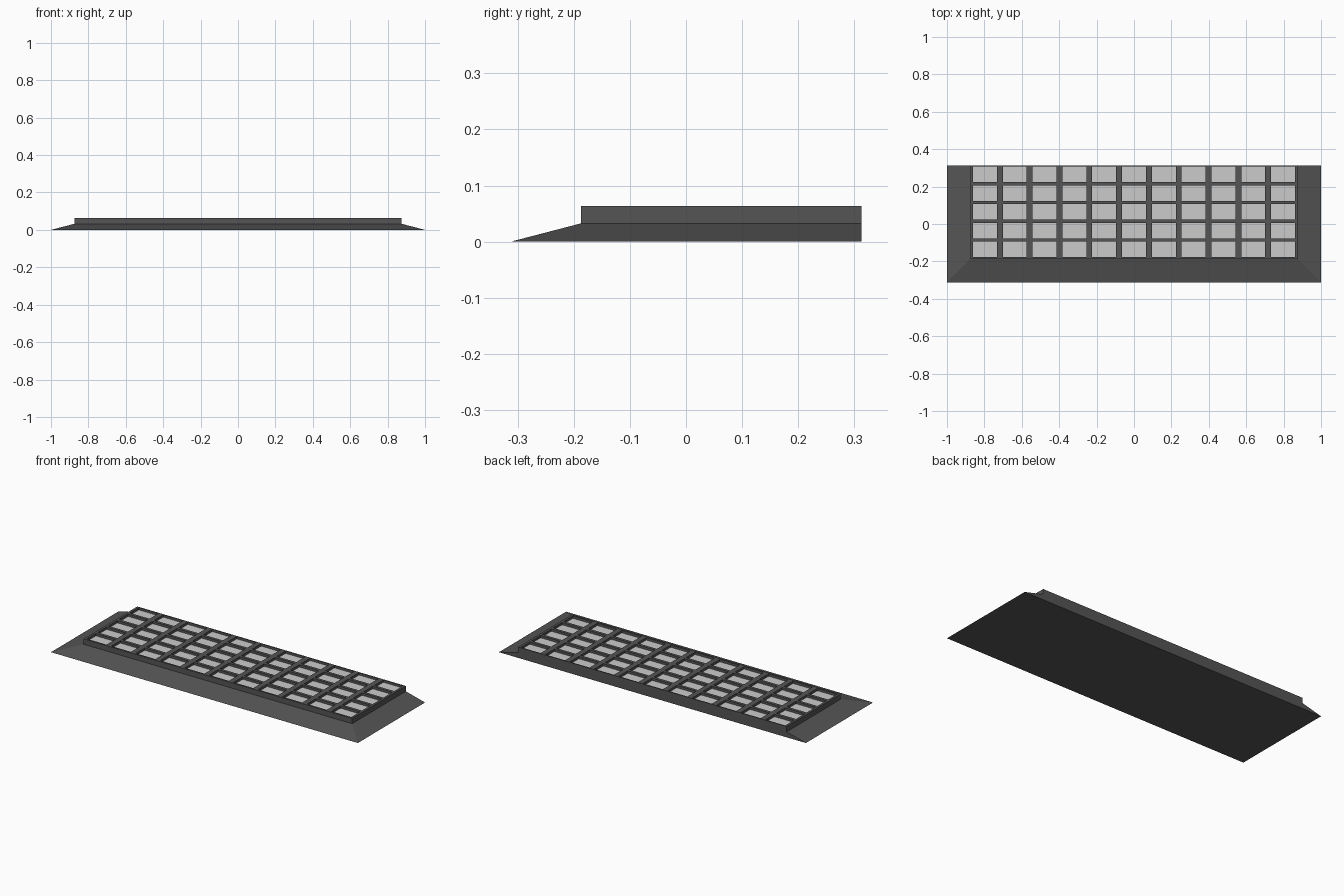
import bpy, bmesh

if "Cube" in bpy.data.objects:
    bpy.data.objects.remove(bpy.data.objects["Cube"])

X, YF, YB = 0.875, -0.1875, 0.3125   # raised deck outline
Z1, Z2, FLOOR = 0.0325, 0.064, 0.05
COLS, ROWS = 11, 5
PX, PY, CW, CH = 0.1594, 0.1, 0.128, 0.083
YC = 0.065                            # centre of the cell grid


def material(name, v):
    m = bpy.data.materials.new(name)
    m.diffuse_color = (v, v, v, 1)
    m.use_nodes = True
    m.node_tree.nodes["Principled BSDF"].inputs["Base Color"].default_value = m.diffuse_color
    return m


dark = material("dark_grey", 0.09)
light = material("light_grey", 0.6)


def finish(bm, name, mat):
    me = bpy.data.meshes.new(name)
    bm.to_mesh(me)
    bm.free()
    ob = bpy.data.objects.new(name, me)
    bpy.context.collection.objects.link(ob)
    me.materials.append(mat)
    return ob


# Sloped base, vertical at the back
bm = bmesh.new()
low = [bm.verts.new(p) for p in ((-1, -YB, 0), (1, -YB, 0), (1, YB, 0), (-1, YB, 0))]
top = [bm.verts.new(p) for p in ((-X, YF, Z1), (X, YF, Z1), (X, YB, Z1), (-X, YB, Z1))]
bm.faces.new(low[::-1])
bm.faces.new(top)
for i in range(4):
    j = (i + 1) % 4
    bm.faces.new((low[i], low[j], top[j], top[i]))
finish(bm, "sloped_base", dark)

# Cell edges along each axis
xs, ys = [-X], [YF]
for i in range(COLS):
    c = (i - (COLS - 1) / 2) * PX
    xs += [c - CW / 2, c + CW / 2]
for j in range(ROWS):
    c = YC + (j - (ROWS - 1) / 2) * PY
    ys += [c - CH / 2, c + CH / 2]
xs.append(X)
ys.append(YB)

# Lattice: top faces, extruded down to the base, with openings at the cells
bm = bmesh.new()
grid = [[bm.verts.new((x, y, Z2)) for y in ys] for x in xs]
for i in range(len(xs) - 1):
    for j in range(len(ys) - 1):
        if not (i % 2 and j % 2):
            bm.faces.new((grid[i][j], grid[i + 1][j], grid[i + 1][j + 1], grid[i][j + 1]))
ext = bmesh.ops.extrude_face_region(bm, geom=bm.faces[:], use_keep_orig=True)
for v in ext["geom"]:
    if isinstance(v, bmesh.types.BMVert):
        v.co.z = Z1
bmesh.ops.recalc_face_normals(bm, faces=bm.faces[:])
finish(bm, "deck_lattice", dark)

# Light panels sunk into the lattice
bm = bmesh.new()
for i in range(1, len(xs) - 1, 2):
    for j in range(1, len(ys) - 1, 2):
        bm.faces.new([bm.verts.new((x, y, FLOOR)) for x, y in (
            (xs[i], ys[j]), (xs[i + 1], ys[j]), (xs[i + 1], ys[j + 1]), (xs[i], ys[j + 1]))])
finish(bm, "cell_panels", light)
